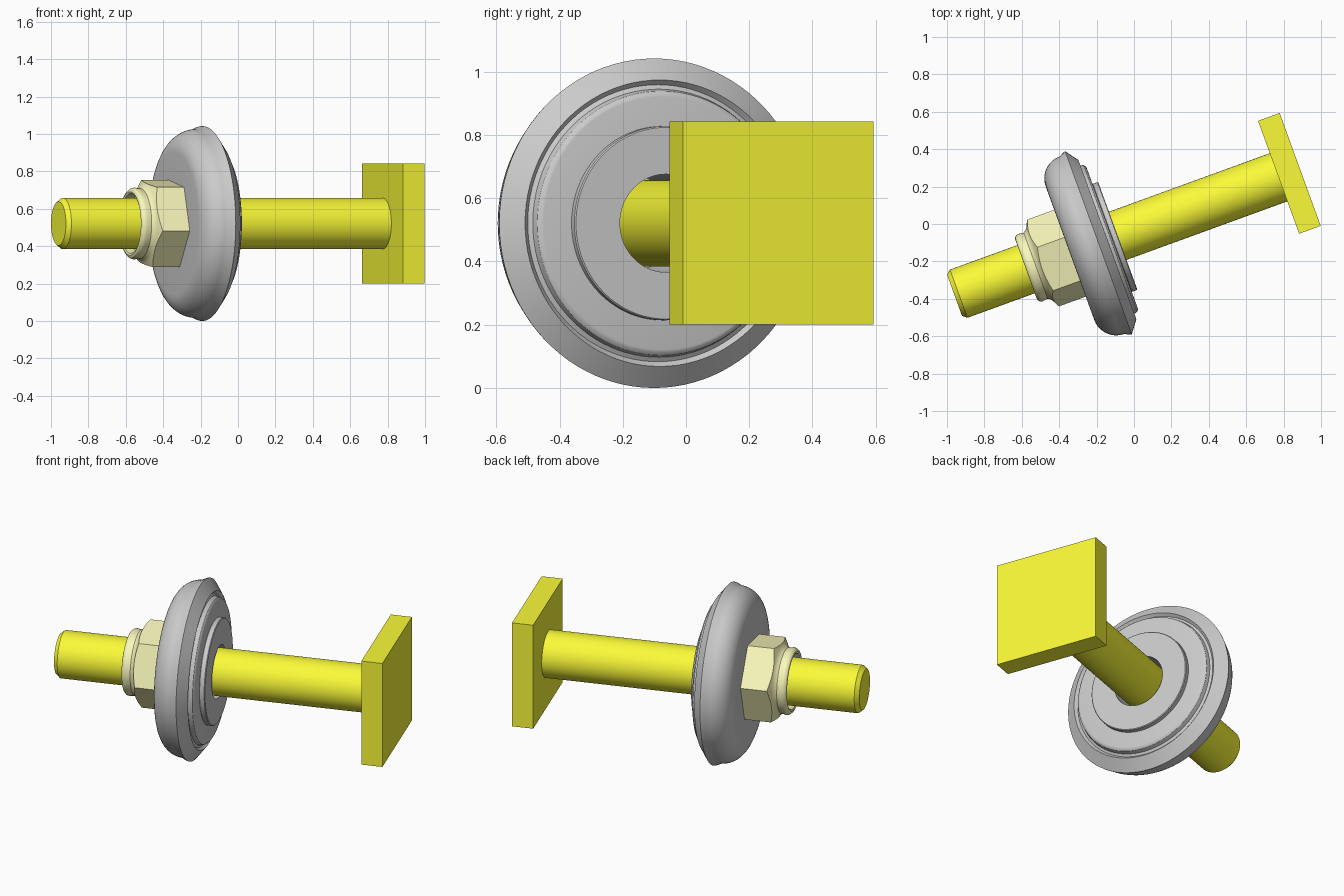
import bpy, bmesh
from math import cos, sin, pi, radians
from mathutils import Matrix

if "Cube" in bpy.data.objects:
    bpy.data.objects.remove(bpy.data.objects["Cube"])

# Everything is built along local x, then turned 20 degrees about z
FRAME = Matrix.Translation((0.010, -0.028, 0.521)) @ Matrix.Rotation(radians(20), 4, 'Z')


def material(name, color):
    m = bpy.data.materials.new(name)
    m.diffuse_color = color
    m.use_nodes = True
    m.node_tree.nodes["Principled BSDF"].inputs["Base Color"].default_value = m.diffuse_color
    return m


yellow = material("yellow", (0.96, 0.96, 0.04, 1))
pale = material("pale_yellow", (0.95, 0.94, 0.5, 1))


def add(name, bm, mat=None, smooth=True):
    bmesh.ops.recalc_face_normals(bm, faces=bm.faces)
    me = bpy.data.meshes.new(name)
    bm.to_mesh(me)
    bm.free()
    ob = bpy.data.objects.new(name, me)
    bpy.context.collection.objects.link(ob)
    ob.matrix_world = FRAME
    if mat:
        me.materials.append(mat)
    if smooth:
        shade(ob)
    return ob


def activate(ob):
    bpy.ops.object.select_all(action='DESELECT')
    ob.select_set(True)
    bpy.context.view_layer.objects.active = ob


def shade(ob):
    activate(ob)
    bpy.ops.object.shade_smooth_by_angle(angle=radians(28))


def lathe(profile, n=64, ring=True, phase=0.0):
    """Revolve (x, radius) points about x; ring closes the profile, else the ends are capped."""
    bm = bmesh.new()
    loops = [[bm.verts.new((x, r * cos(phase + 2 * pi * i / n), r * sin(phase + 2 * pi * i / n)))
              for i in range(n)] for x, r in profile]
    pairs = list(zip(loops, loops[1:])) + ([(loops[-1], loops[0])] if ring else [])
    for a, b in pairs:
        for i in range(n):
            j = (i + 1) % n
            bm.faces.new((a[i], a[j], b[j], b[i]))
    if not ring:
        bm.faces.new(loops[0])
        bm.faces.new(loops[-1])
    return bm


# Shank with chamfered tip
add("bolt_shank", lathe([(-1.032, 0.117), (-1.008, 0.137), (0.815, 0.137)], ring=False), yellow)

# Square head plate
bm = bmesh.new()
bmesh.ops.create_cube(bm, size=1)
bmesh.ops.transform(bm, verts=bm.verts,
                    matrix=Matrix.Translation((0.8735, 0, 0)) @ Matrix.Diagonal((0.123, 0.642, 0.642, 1)))
add("square_head", bm, yellow, smooth=False)

# Domed disc: rounded nut side, sloped rim and a groove on the head side
dome = [(-0.25 - 0.125 * cos(t), 0.38 + 0.125 * sin(t)) for t in [i * pi / 20 for i in range(11)]]
add("domed_disc", lathe(
    [(-0.375, 0.145)] + dome +
    [(-0.222, 0.519), (-0.213, 0.521), (-0.162, 0.453), (-0.178, 0.438), (-0.170, 0.424),
     (-0.146, 0.418), (-0.137, 0.408), (-0.135, 0.400), (-0.135, 0.155)], n=96))

# Flat washer on the head side
add("flat_washer", lathe([(-0.137, 0.155), (-0.137, 0.303), (-0.133, 0.307), (-0.107, 0.307),
                          (-0.103, 0.303), (-0.103, 0.155)], n=96))

# Lock nut: turned collar profile intersected with a hexagonal prism
nut = add("lock_nut", lathe(
    [(-0.372, 0.139), (-0.372, 0.27), (-0.518, 0.27), (-0.546, 0.212), (-0.556, 0.197),
     (-0.570, 0.188), (-0.585, 0.189), (-0.600, 0.192), (-0.612, 0.189), (-0.621, 0.181),
     (-0.625, 0.170), (-0.621, 0.160), (-0.610, 0.156), (-0.575, 0.155), (-0.570, 0.139)]),
    pale, smooth=False)
hexagon = add("hex_cutter", lathe([(-0.70, 0.25), (-0.3725, 0.25)], n=6, ring=False, phase=radians(9)),
              pale, smooth=False)
hexagon.hide_render = True
mod = nut.modifiers.new("hex", 'BOOLEAN')
mod.operation = 'INTERSECT'
mod.solver = 'EXACT'
mod.object = hexagon
activate(nut)
bpy.ops.object.modifier_apply(modifier=mod.name)
bpy.data.objects.remove(hexagon)
shade(nut)
